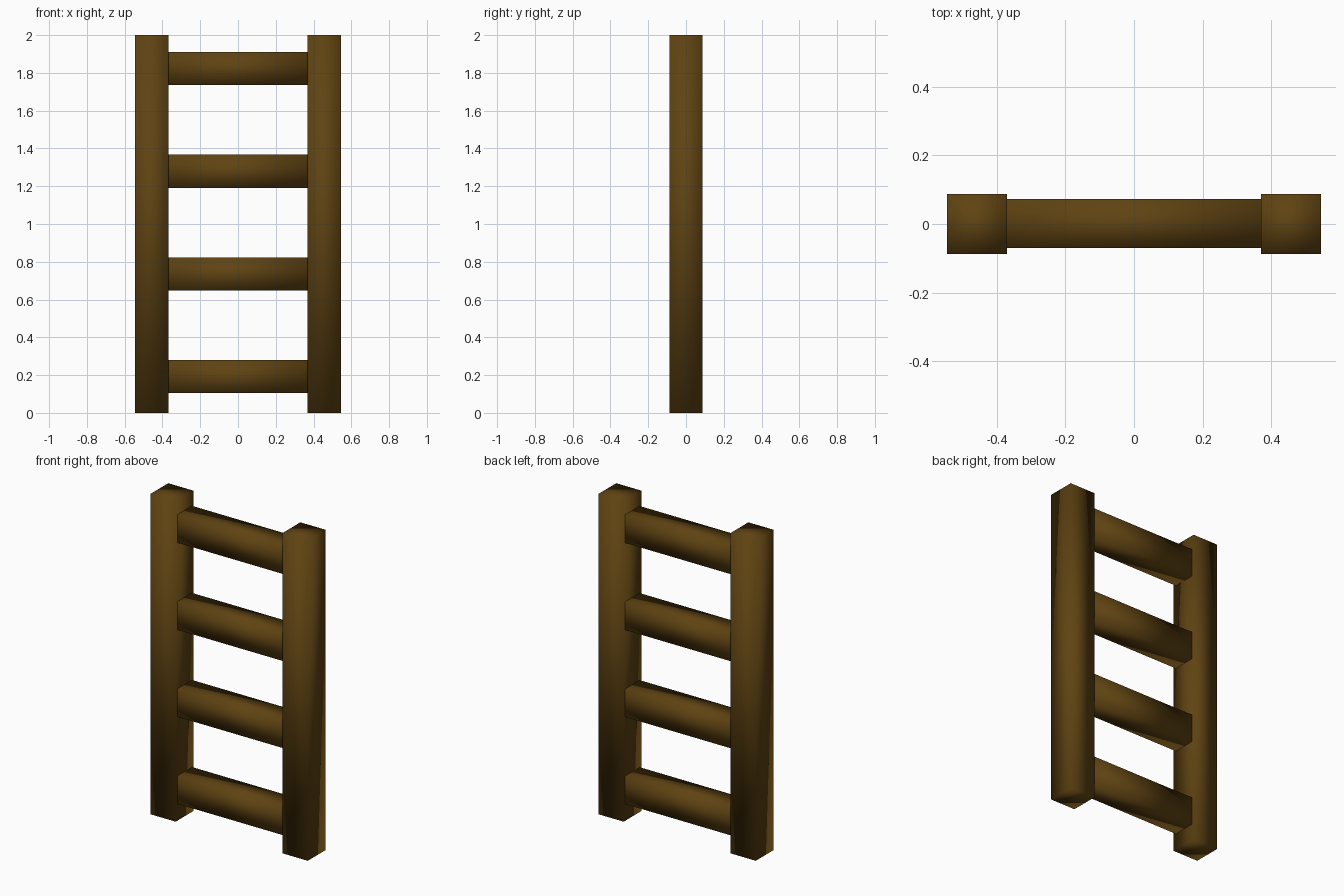
import bpy, bmesh
from mathutils import Vector

if "Cube" in bpy.data.objects:
    bpy.data.objects.remove(bpy.data.objects["Cube"])

wood = bpy.data.materials.new("dark_brown_wood")
wood.diffuse_color = (0.115, 0.056, 0.006, 1)
wood.use_nodes = True
wood.node_tree.nodes["Principled BSDF"].inputs["Base Color"].default_value = wood.diffuse_color


def beam(name, low, high):
    """Box between two corners, with softly shaded sides like rounded timber."""
    low, high = Vector(low), Vector(high)
    bm = bmesh.new()
    bmesh.ops.create_cube(bm, size=1)
    for v in bm.verts:
        v.co = Vector([(low[i] + high[i]) / 2 + v.co[i] * (high[i] - low[i]) for i in range(3)])
    for f in bm.faces:
        f.smooth = True
    mesh = bpy.data.meshes.new(name)
    bm.to_mesh(mesh)
    bm.free()
    mesh.materials.append(wood)
    obj = bpy.data.objects.new(name, mesh)
    bpy.context.collection.objects.link(obj)


# Two upright rails
beam("left_rail", (-0.544, -0.088, 0), (-0.369, 0.088, 2))
beam("right_rail", (0.369, -0.088, 0), (0.544, 0.088, 2))

# Four evenly spaced rungs
for i in range(4):
    z = 0.192 + i * 0.5437
    beam(f"rung_{i + 1}", (-0.37, -0.070, z - 0.088), (0.37, 0.073, z + 0.088))
